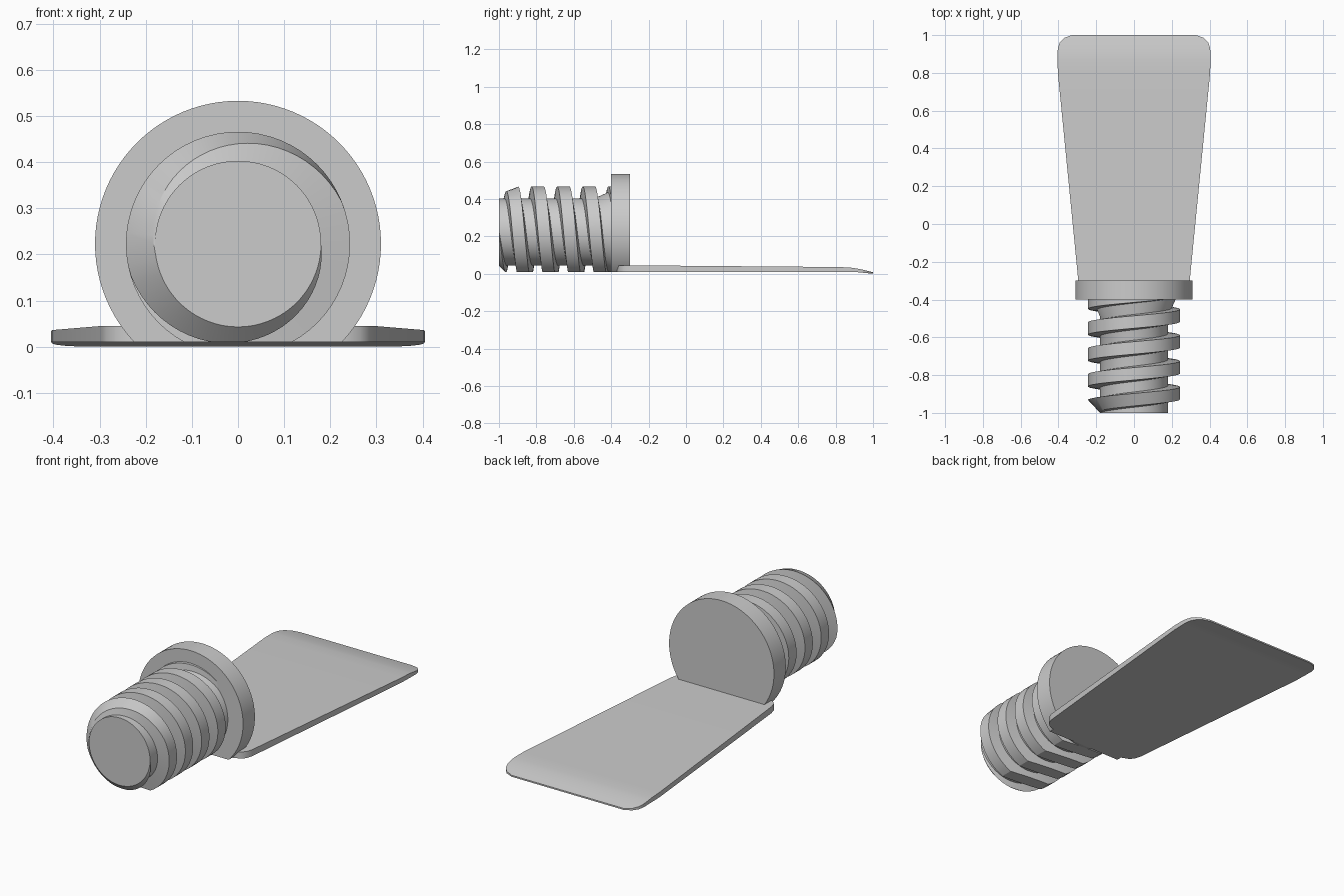
import bpy, bmesh
from math import sin, cos, pi, radians

cube = bpy.data.objects.get("Cube")
if cube:
    bpy.data.objects.remove(cube, do_unlink=True)

grey = bpy.data.materials.new("plain_grey")
grey.use_nodes = True
grey.diffuse_color = (0.6, 0.6, 0.6, 1)
grey.node_tree.nodes["Principled BSDF"].inputs["Base Color"].default_value = (0.6, 0.6, 0.6, 1)

AXIS_Z = 0.223      # height of the screw axis
FLOOR = 0.01        # flat underside of the screw and flange
CORE_R, CREST_R = 0.18, 0.243
PITCH = 0.137
FRONT = -1.0


def loft(name, rings, floor=None):
    """Skin a list of equal rings, cap both ends, optionally slice the underside flat."""
    bm = bmesh.new()
    loops = [[bm.verts.new(p) for p in ring] for ring in rings]
    n = len(loops[0])
    for a, b in zip(loops, loops[1:]):
        for i in range(n):
            j = (i + 1) % n
            bm.faces.new((a[i], a[j], b[j], b[i]))
    bm.faces.new(loops[0])
    bm.faces.new(loops[-1])
    bmesh.ops.remove_doubles(bm, verts=bm.verts, dist=1e-5)
    if floor is not None:
        geom = bm.verts[:] + bm.edges[:] + bm.faces[:]
        bmesh.ops.bisect_plane(bm, geom=geom, plane_co=(0, 0, floor),
                               plane_no=(0, 0, -1), clear_outer=True)
        rim = [e for e in bm.edges if e.is_boundary]
        bmesh.ops.holes_fill(bm, edges=rim, sides=0)
    bmesh.ops.recalc_face_normals(bm, faces=bm.faces)
    mesh = bpy.data.meshes.new(name)
    bm.to_mesh(mesh)
    bm.free()
    mesh.materials.append(grey)
    obj = bpy.data.objects.new(name, mesh)
    bpy.context.collection.objects.link(obj)
    bpy.ops.object.select_all(action='DESELECT')
    obj.select_set(True)
    bpy.context.view_layer.objects.active = obj
    bpy.ops.object.shade_smooth_by_angle(angle=radians(30))
    return obj


def polar(y, r, a):
    return (r * sin(a), y, AXIS_Z + r * cos(a))


def lathe(name, profile, segments=96):
    rings = [[polar(y, r, 2 * pi * i / segments) for i in range(segments)]
             for y, r in profile]
    return loft(name, rings, FLOOR)


# Screw core with a conical run-out towards the flange
lathe("screw_core", [(FRONT, CORE_R), (-0.49, CORE_R), (-0.40, 0.22), (-0.38, 0.22)])

# Round flange with a flat underside
lathe("flange", [(-0.40, 0.31), (-0.30, 0.31)])


# Helical thread, chamfered at the front end
def thread_section(angle):
    centre = -0.519 + PITCH * angle / (2 * pi)
    ring = []
    for offset, r in ((-0.042, 0.172), (-0.033, CREST_R), (0.033, CREST_R), (0.042, 0.172)):
        y = min(max(centre + offset, FRONT), -0.34)
        ring.append(polar(y, min(r, CORE_R + y - FRONT), angle))
    return ring


steps = 64
first, last = int(-3.75 * steps), int(1.2 * steps)
loft("screw_thread", [thread_section(2 * pi * i / steps) for i in range(first, last)], FLOOR)

# Flat flared handle: y, half width, underside, top
stations = [
    (-0.37, 0.23, 0.01, 0.045), (-0.355, 0.265, 0.01, 0.045),
    (-0.335, 0.285, 0.01, 0.045), (-0.30, 0.295, 0.01, 0.045),
    (0.80, 0.403, 0.01, 0.036), (0.87, 0.405, 0.01, 0.034),
    (0.90, 0.405, 0.01, 0.030), (0.93, 0.403, 0.007, 0.025),
    (0.96, 0.393, 0.004, 0.018), (0.985, 0.37, 0.0015, 0.012),
    (1.0, 0.33, 0.0, 0.008),
]
loft("handle", [[(-w, y, lo), (w, y, lo), (w, y, hi), (-w, y, hi)]
                for y, w, lo, hi in stations])
